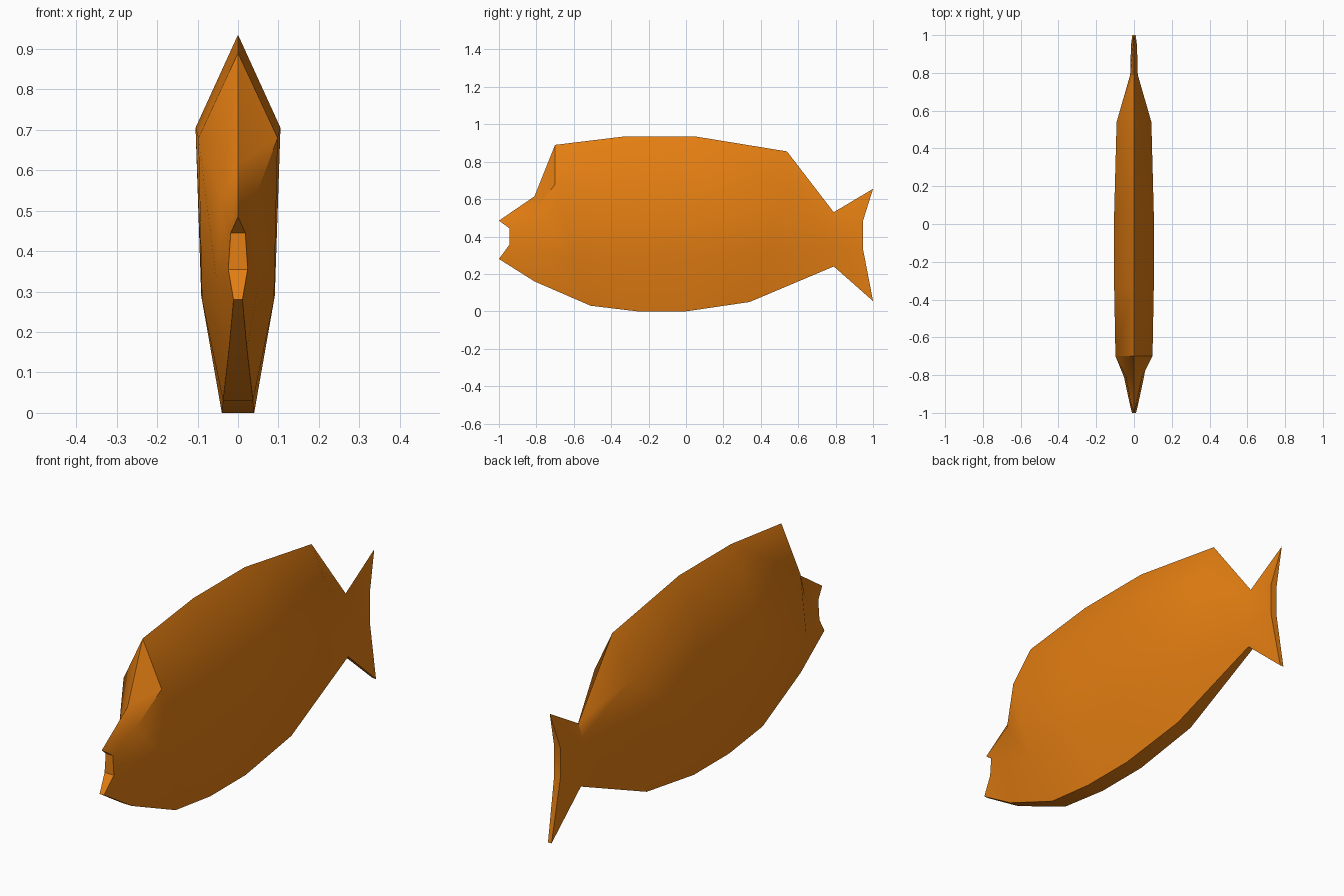
import bpy
import bmesh
import math

cube = bpy.data.objects.get("Cube")
if cube:
    bpy.data.objects.remove(cube, do_unlink=True)

orange = bpy.data.materials.new("orange")
orange.use_nodes = True
colour = (0.78, 0.21, 0.006, 1)
orange.diffuse_color = colour
orange.node_tree.nodes["Principled BSDF"].inputs["Base Color"].default_value = colour

# Half sections from mouth to tail: back ridge, upper flank, lower flank, belly edge
sections = [
    [(0, -1, .485), (.018, -.945, .445), (.024, -.945, .355), (.011, -1, .28)],
    [(0, -.81, .615), (.042, -.81, .53), (.053, -.81, .33), (.022, -.81, .16)],
    [(0, -.7, .89), (.098, -.7, .68), (.089, -.6, .28), (.037, -.51, .03)],
    [(0, -.33, .935), (.105, -.33, .705), (.091, -.29, .29), (.04, -.26, 0)],
    [(0, .05, .935), (.105, .05, .705), (.091, .03, .29), (.04, 0, 0)],
    [(0, .54, .855), (.092, .54, .66), (.078, .44, .31), (.036, .34, .05)],
    [(0, .79, .53), (.02, .79, .47), (.02, .79, .34), (.013, .79, .24)],
    [(0, 1, .655), (.016, .945, .48), (.016, .945, .34), (.009, 1, .055)],
]


def mirrored_ring(bm, half):
    """Full ring of vertices from a half section."""
    other = [(-x, y, z) for x, y, z in reversed(half[1:])]
    return [bm.verts.new(p) for p in half + other]


def cap(bm, ring):
    """Close an end in three strips, giving a notched mouth or tail fork."""
    top, ul, ll, bl, br, lr, ur = ring
    for face in ((top, ul, ur), (ul, ll, lr, ur), (ll, bl, br, lr)):
        bm.faces.new(face)


# Fish body, mouth and tail as one closed skin
bm = bmesh.new()
rings = [mirrored_ring(bm, half) for half in sections]
for a, b in zip(rings, rings[1:]):
    for i in range(len(a)):
        j = (i + 1) % len(a)
        bm.faces.new((a[i], a[j], b[j]))
        bm.faces.new((a[i], b[j], b[i]))
cap(bm, rings[0])
cap(bm, rings[-1])
bmesh.ops.recalc_face_normals(bm, faces=bm.faces)

mesh = bpy.data.meshes.new("fish_body")
bm.to_mesh(mesh)
bm.free()
mesh.materials.append(orange)
fish = bpy.data.objects.new("fish_body", mesh)
bpy.context.collection.objects.link(fish)

# Smooth flanks with crisp ridge, forehead and mouth edges
bpy.ops.object.select_all(action="DESELECT")
fish.select_set(True)
bpy.context.view_layer.objects.active = fish
bpy.ops.object.shade_smooth_by_angle(angle=math.radians(30))
